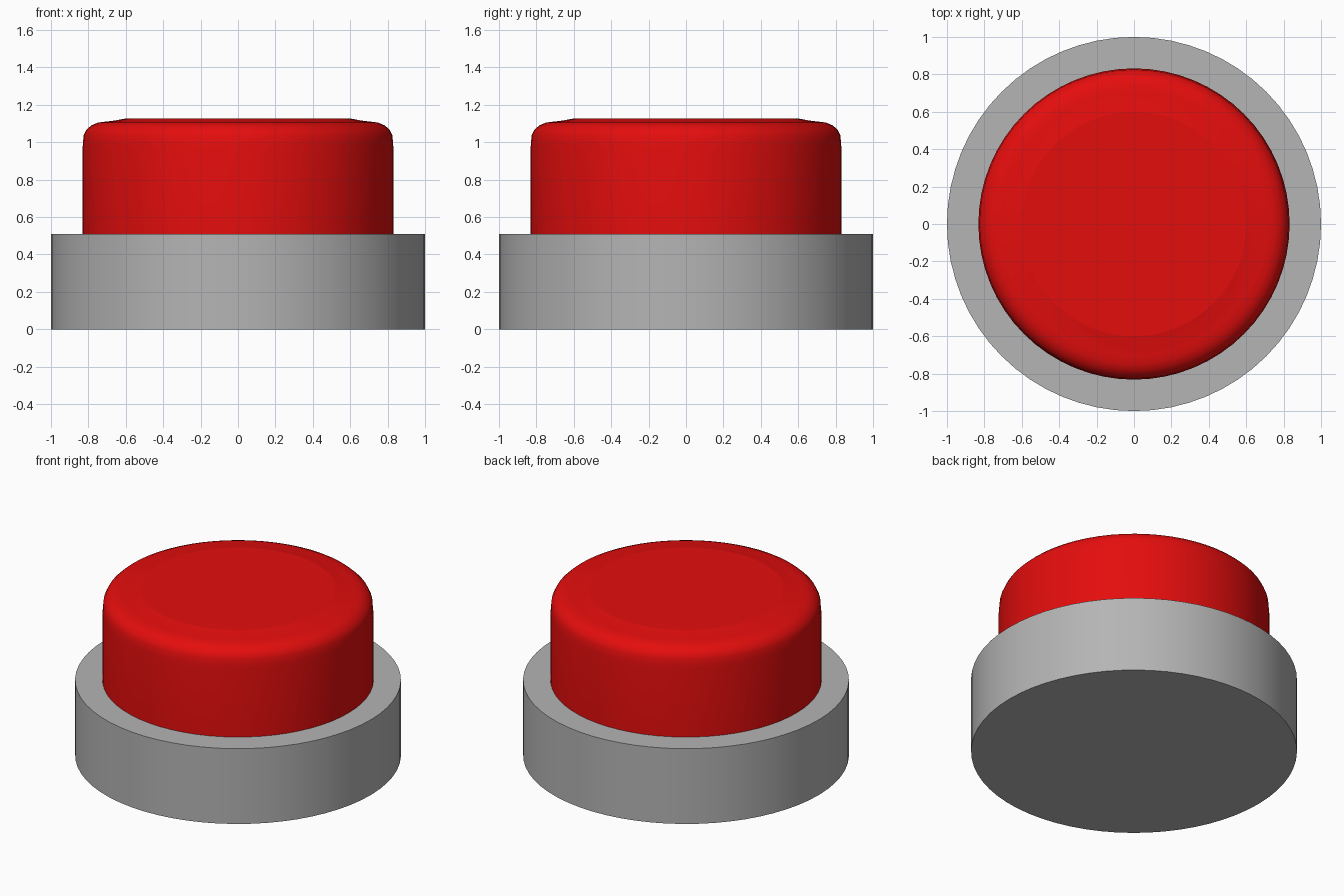
import bpy, bmesh, math

if "Cube" in bpy.data.objects:
    bpy.data.objects.remove(bpy.data.objects["Cube"])

SIDES = 64


def material(name, rgb):
    m = bpy.data.materials.new(name)
    m.diffuse_color = (*rgb, 1)
    m.use_nodes = True
    m.node_tree.nodes["Principled BSDF"].inputs["Base Color"].default_value = m.diffuse_color
    return m


def lathe(name, profile, mat):
    """Closed turned solid from (radius, height) points, bottom to top."""
    bm = bmesh.new()
    rings = []
    for r, z in profile:
        rings.append([bm.verts.new((r * math.cos(2 * math.pi * i / SIDES),
                                    r * math.sin(2 * math.pi * i / SIDES), z))
                      for i in range(SIDES)])
    for a, b in zip(rings, rings[1:]):
        for i in range(SIDES):
            j = (i + 1) % SIDES
            bm.faces.new((a[i], a[j], b[j], b[i]))
    bm.faces.new(rings[0][::-1])
    bm.faces.new(rings[-1])
    me = bpy.data.meshes.new(name)
    bm.to_mesh(me)
    bm.free()
    me.materials.append(mat)
    ob = bpy.data.objects.new(name, me)
    bpy.context.collection.objects.link(ob)
    bpy.ops.object.select_all(action='DESELECT')
    ob.select_set(True)
    bpy.context.view_layer.objects.active = ob
    bpy.ops.object.shade_smooth_by_angle(angle=math.radians(30))
    # flat cap stays crisp
    me.polygons[len(me.polygons) - 1].use_smooth = False
    return ob


grey = material("grey", (0.46, 0.46, 0.46))
red = material("red", (0.78, 0.004, 0.004))

# Round housing
lathe("base", [(1, 0), (1, 0.51)], grey)

# Push button with rounded shoulder and slightly raised flat top
lathe("button", [(0.832, 0.49), (0.832, 0.96), (0.829, 0.99), (0.826, 1.035),
                 (0.812, 1.065), (0.785, 1.09), (0.75, 1.105), (0.71, 1.11),
                 (0.66, 1.116), (0.60, 1.127)], red)
